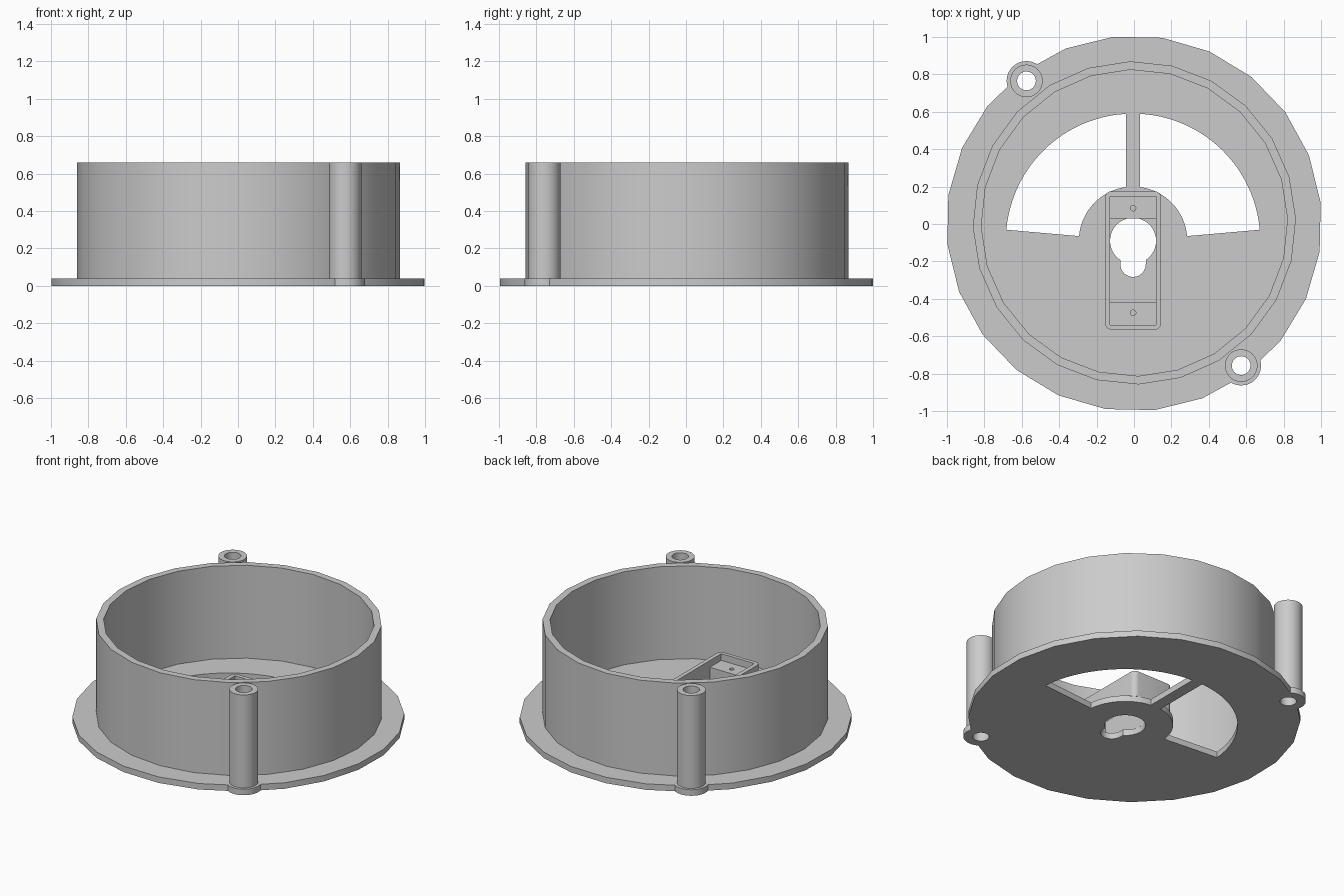
import bpy, bmesh
from math import cos, sin, acos, radians, pi

cube = bpy.data.objects.get("Cube")
if cube:
    bpy.data.objects.remove(cube, do_unlink=True)

grey = bpy.data.materials.new("light grey")
grey.use_nodes = True
grey.diffuse_color = (0.6, 0.6, 0.6, 1)
grey.node_tree.nodes["Principled BSDF"].inputs["Base Color"].default_value = (0.6, 0.6, 0.6, 1)

AXIS_X, AXIS_Y = -0.005, -0.09      # centre of the hub and the windows
FLOOR, RIM = 0.04, 0.66


def arc(cx, cy, r, a0, a1, n):
    return [(cx + r * cos(a0 + (a1 - a0) * i / n), cy + r * sin(a0 + (a1 - a0) * i / n))
            for i in range(n + 1)]


def circle(cx, cy, r, n=40, phase=0.0):
    return arc(cx, cy, r, phase, phase + 2 * pi, n)[:-1]


def rounded_rect(x0, x1, y0, y1, r=0.0):
    if r == 0:
        return [(x0, y0), (x1, y0), (x1, y1), (x0, y1)]
    corners = [(x1 - r, y1 - r), (x0 + r, y1 - r), (x0 + r, y0 + r), (x1 - r, y0 + r)]
    return [p for i, (x, y) in enumerate(corners)
            for p in arc(x, y, r, i * pi / 2, (i + 1) * pi / 2, 6)]


def prism(name, outline, z0, z1):
    bm = bmesh.new()
    face = bm.faces.new([bm.verts.new((x, y, z0)) for x, y in outline])
    top = bmesh.ops.extrude_face_region(bm, geom=[face])["geom"]
    bmesh.ops.translate(bm, vec=(0, 0, z1 - z0),
                        verts=[v for v in top if isinstance(v, bmesh.types.BMVert)])
    bmesh.ops.recalc_face_normals(bm, faces=bm.faces)
    mesh = bpy.data.meshes.new(name)
    bm.to_mesh(mesh)
    bm.free()
    mesh.materials.append(grey)
    obj = bpy.data.objects.new(name, mesh)
    bpy.context.collection.objects.link(obj)
    return obj


def combine(target, operation, outline, z0, z1):
    """Add or cut a prism, then bake the result."""
    tool = prism("cutter", outline, z0, z1)
    tool.hide_render = True
    mod = target.modifiers.new("combine", 'BOOLEAN')
    mod.operation, mod.solver, mod.object = operation, 'EXACT', tool
    bpy.context.view_layer.update()
    baked = bpy.data.meshes.new_from_object(
        target.evaluated_get(bpy.context.evaluated_depsgraph_get()))
    target.modifiers.clear()
    target.data = baked
    bpy.data.objects.remove(tool, do_unlink=True)


parts = []
posts = {"back_right": (-0.575, 0.765), "front_left": (0.573, -0.757)}

# Flanged base with screw lugs
base = prism("base_plate", circle(0, 0.003, 1.004, 24, radians(6.3)), 0, FLOOR)
parts.append(base)
for x, y in posts.values():
    combine(base, 'UNION', circle(x, y, 0.106), 0, FLOOR)
for x, y in posts.values():
    combine(base, 'DIFFERENCE', circle(x, y, 0.05), -0.1, 0.1)

# Two windows, leaving a spoke between them
start, outer, inner, spoke = radians(5), 0.68, 0.29, 0.038
window = (arc(0, 0, outer, start, acos(spoke / outer), 24)
          + arc(0, 0, inner, acos(spoke / inner), start, 16))
for side in (1, -1):
    combine(base, 'DIFFERENCE',
            [(AXIS_X + side * x, AXIS_Y + y) for x, y in window], -0.1, 0.1)

# Keyhole opening for the drive
neck = 0.068
keyhole = (arc(AXIS_X, AXIS_Y, 0.123, -acos(neck / 0.123), pi + acos(neck / 0.123), 36)
           + arc(AXIS_X, -0.215, neck, pi, 2 * pi, 16))
combine(base, 'DIFFERENCE', keyhole, -0.1, 0.1)

# Round outer wall
wall = prism("outer_wall", circle(0.002, 0.006, 0.864, 24, radians(1.5)), FLOOR, RIM)
combine(wall, 'DIFFERENCE', circle(0.002, 0.006, 0.819, 24, radians(1.5)), 0, 1)
parts.append(wall)

# Hollow screw posts
for name, (x, y) in posts.items():
    post = prism(name + "_post", circle(x, y, 0.087), FLOOR, RIM)
    combine(post, 'DIFFERENCE', circle(x, y, 0.05), 0, 1)
    parts.append(post)

# Motor holder: rounded frame with a raised screw shelf at each end
holder = prism("motor_holder", rounded_rect(-0.155, 0.145, -0.565, 0.175, 0.035), FLOOR, 0.215)
combine(holder, 'DIFFERENCE', rounded_rect(-0.127, 0.118, -0.54, 0.148), 0.17, 1)
combine(holder, 'DIFFERENCE', rounded_rect(-0.127, 0.118, -0.42, 0.03), 0, 1)
for y in (0.085, -0.475):
    combine(holder, 'DIFFERENCE', circle(AXIS_X, y, 0.015, 16), 0.06, 1)
parts.append(holder)

# Smooth the curved walls, keep edges crisp
bpy.ops.object.select_all(action='DESELECT')
for part in parts:
    part.select_set(True)
bpy.context.view_layer.objects.active = base
bpy.ops.object.shade_smooth_by_angle(angle=radians(30))
